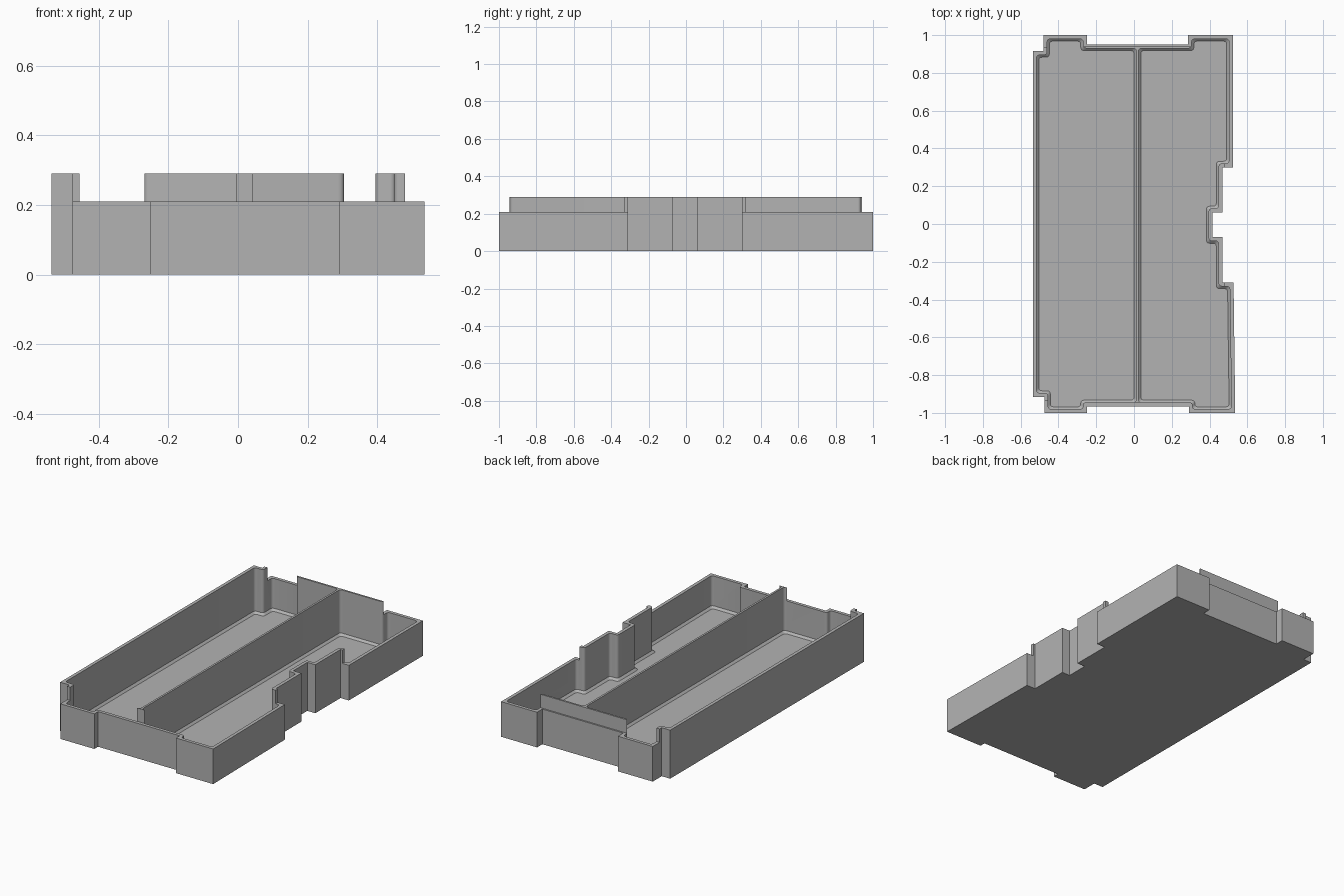
import bpy
import bmesh
from mathutils import Vector

if "Cube" in bpy.data.objects:
    bpy.data.objects.remove(bpy.data.objects["Cube"])

LOW, HIGH, FLOOR, WALL, CHAMFER = 0.21, 0.29, 0.02, 0.02, 0.012

# Outer footprint, counter-clockwise, in two halves
left_half = [(-0.25, 0.95), (-0.25, 1.0), (-0.48, 1.0), (-0.48, 0.915),
             (-0.536, 0.915), (-0.536, -0.915), (-0.475, -0.915),
             (-0.475, -1.0), (-0.25, -1.0), (-0.25, -0.965)]
right_half = [(0.29, -0.965), (0.29, -1.0), (0.536, -1.0), (0.527, -0.31),
              (0.468, -0.31), (0.468, -0.07), (0.415, -0.07), (0.415, 0.062),
              (0.468, 0.062), (0.468, 0.3), (0.523, 0.3), (0.523, 1.0),
              (0.285, 1.0), (0.285, 0.95)]


def inset(points, d):
    """Move every side of a counter-clockwise outline inward by d."""
    pts = [Vector(p) for p in points]
    result = []
    for i, p in enumerate(pts):
        a = (p - pts[i - 1]).normalized()
        b = (pts[(i + 1) % len(pts)] - p).normalized()
        na, nb = Vector((-a.y, a.x)), Vector((-b.y, b.x))
        result.append(p + (na + nb) * d / (1 + na.dot(nb)))
    return result


def rounded(pts, radius, steps=4):
    """Replace each corner with a short curve."""
    result = []
    for i, p in enumerate(pts):
        to_a, to_b = pts[i - 1] - p, pts[(i + 1) % len(pts)] - p
        r = min(radius, 0.45 * to_a.length, 0.45 * to_b.length)
        a, b = p + to_a.normalized() * r, p + to_b.normalized() * r
        for k in range(steps + 1):
            t = k / steps
            result.append(a * (1 - t) ** 2 + p * 2 * t * (1 - t) + b * t * t)
    return result


def loft(name, sections):
    """Closed solid through matching (outline, height) sections."""
    bm = bmesh.new()
    rings = [[bm.verts.new((p[0], p[1], z)) for p in pts] for pts, z in sections]
    n = len(rings[0])
    for low, high in zip(rings, rings[1:]):
        for i in range(n):
            j = (i + 1) % n
            bm.faces.new((low[i], low[j], high[j], high[i]))
    bm.faces.new(rings[0][::-1])
    bm.faces.new(rings[-1])
    mesh = bpy.data.meshes.new(name)
    bm.to_mesh(mesh)
    bm.free()
    obj = bpy.data.objects.new(name, mesh)
    bpy.context.collection.objects.link(obj)
    return obj


def cut(target, cutter):
    """Subtract the cutter from the target and discard it."""
    mod = target.modifiers.new("cut", 'BOOLEAN')
    mod.operation, mod.solver, mod.object = 'DIFFERENCE', 'EXACT', cutter
    graph = bpy.context.evaluated_depsgraph_get()
    mesh = bpy.data.meshes.new_from_object(target.evaluated_get(graph))
    target.modifiers.clear()
    target.data = mesh
    bpy.data.objects.remove(cutter)


# Solid block with the full footprint
tray = loft("divided_tray", [(left_half + right_half, 0), (left_half + right_half, HIGH)])

# Two compartments; what remains between them is the thin divider
left_side = [(0.032, 0.95)] + left_half + [(0.032, -0.965)]
right_side = [(0.004, -0.965)] + right_half + [(0.004, 0.95)]
for side in (left_side, right_side):
    wall = rounded(inset(side, WALL), 0.018)
    base = rounded(inset(side, WALL + CHAMFER), 0.018)
    cut(tray, loft("pocket", [(base, FLOOR), (wall, FLOOR + CHAMFER), (wall, 0.4)]))

# Lower the rim everywhere except the left wall, notch, back panel and divider
lowered = [(-0.7, 0.7, -1.1, -0.945),
           (-0.7, -0.1, -1.1, -0.935),
           (0.33, 0.7, -1.1, -0.33),
           (0.33, 0.7, 0.32, 1.1),
           (0.48, 0.7, -0.5, 0.5),
           (-0.7, 0.7, 0.941, 1.1),
           (-0.7, -0.27, 0.935, 1.1),
           (0.306, 0.7, 0.8, 1.1)]
for x0, x1, y0, y1 in lowered:
    box = [(x0, y0), (x1, y0), (x1, y1), (x0, y1)]
    cut(tray, loft("rim_cutter", [(box, LOW), (box, 0.5)]))

# Single grey plastic
grey = bpy.data.materials.new("plain_grey")
grey.use_nodes = True
colour = (0.45, 0.45, 0.45, 1)
grey.diffuse_color = colour
grey.node_tree.nodes["Principled BSDF"].inputs["Base Color"].default_value = colour
tray.data.materials.clear()
tray.data.materials.append(grey)

bpy.ops.object.select_all(action='DESELECT')
tray.select_set(True)
bpy.context.view_layer.objects.active = tray
bpy.ops.object.shade_smooth_by_angle(angle=0.6)
